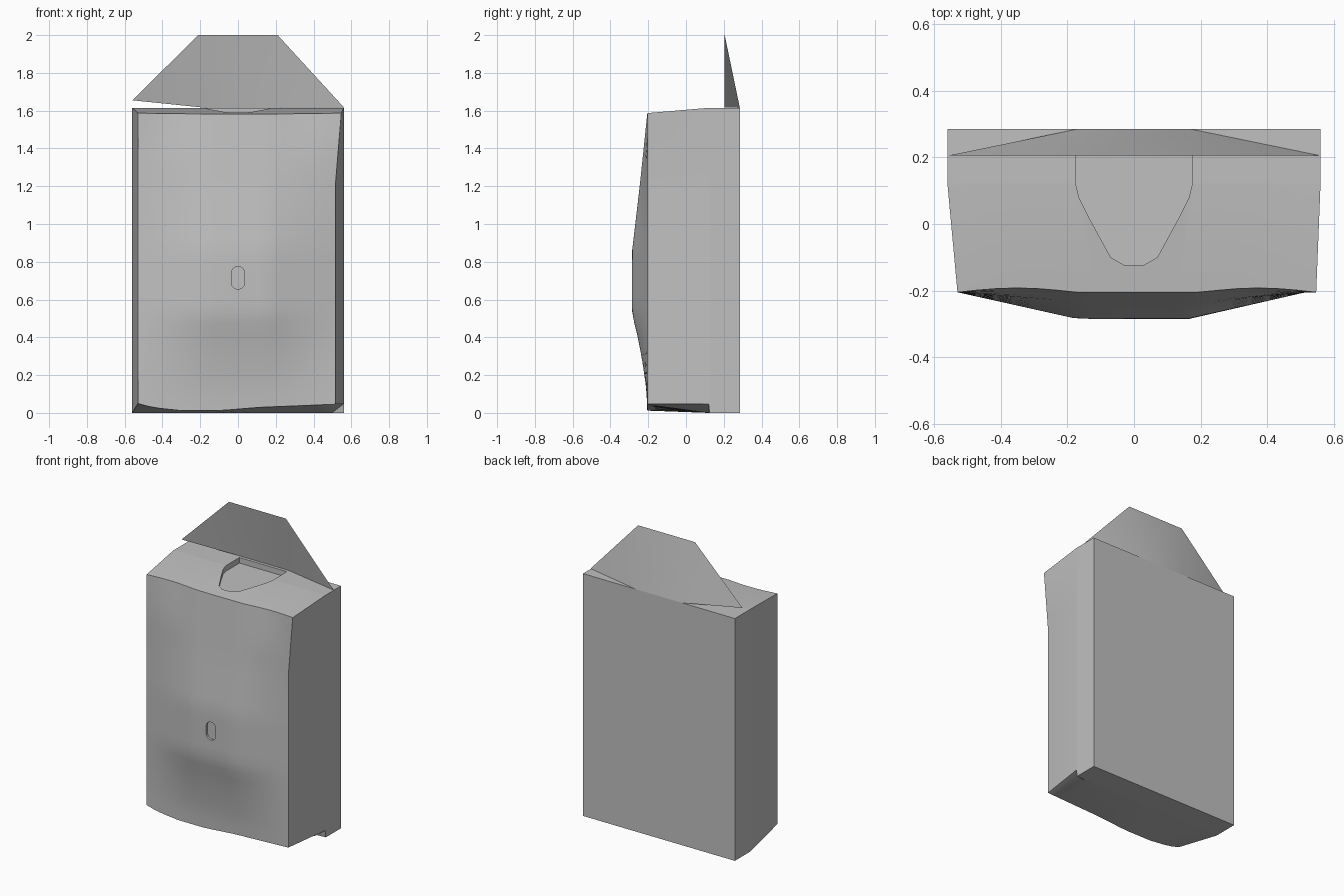
import bpy, bmesh, math
from mathutils import Vector

if "Cube" in bpy.data.objects:
    bpy.data.objects.remove(bpy.data.objects["Cube"])

grey = bpy.data.materials.new("light grey")
grey.diffuse_color = (0.53, 0.53, 0.53, 1)
grey.use_nodes = True
grey.node_tree.nodes["Principled BSDF"].inputs["Base Color"].default_value = grey.diffuse_color


def lerp_table(pts, t):
    """Piecewise linear interpolation through (t, value) points."""
    if t <= pts[0][0]:
        return pts[0][1]
    for (a, va), (b, vb) in zip(pts, pts[1:]):
        if t <= b:
            return va + (vb - va) * (t - a) / (b - a)
    return pts[-1][1]


def finish(name, bm, normals=True):
    if normals:
        bmesh.ops.recalc_face_normals(bm, faces=bm.faces)
    me = bpy.data.meshes.new(name)
    bm.to_mesh(me)
    bm.free()
    me.materials.append(grey)
    ob = bpy.data.objects.new(name, me)
    bpy.context.collection.objects.link(ob)
    return ob


def prism(name, outline, shift):
    """Extrude a flat outline along a vector."""
    bm = bmesh.new()
    face = bm.faces.new([bm.verts.new(p) for p in outline])
    out = bmesh.ops.extrude_face_region(bm, geom=[face])
    verts = [v for v in out["geom"] if isinstance(v, bmesh.types.BMVert)]
    bmesh.ops.translate(bm, verts=verts, vec=Vector(shift))
    return finish(name, bm)


# --- packet body: bulging front panel, tapering sides, flat back ---
W, H, NX, NZ = 0.56, 1.615, 18, 24
BULGE = [(0.05, 0), (0.15, 0.1), (0.3, 0.38), (0.42, 0.68), (0.52, 1),
         (0.86, 1), (1.2, 0.5), (1.585, 0)]
HEM = [(-0.53, 0.05), (-0.45, 0.028), (-0.3, 0.012), (-0.1, 0.012),
       (0.12, 0.03), (0.3, 0.037), (0.515, 0.046)]
RIGHT_EDGE = [(1.2, 0.515), (1.6, 0.547)]


def front_point(i, j):
    u, w = i / NX, j / NZ
    right = lerp_table(RIGHT_EDGE, w * 1.6)
    x = -0.53 + (right + 0.53) * u
    low = lerp_table(HEM, x)
    top = 1.587 - 0.005 * math.sin(u * math.pi)
    z = low + (top - low) * w
    side = min(1, (0.53 - abs(x)) / 0.36) if x < 0 else min(1, (right - x) / 0.35)
    wave = 0.013 * math.sin(math.pi * side) * max(0, (w - 0.85) / 0.15)
    return x, -0.205 - 0.08 * lerp_table(BULGE, z) * side + wave, z


bm = bmesh.new()
grid = [[bm.verts.new(front_point(i, j)) for i in range(NX + 1)] for j in range(NZ + 1)]
for j in range(NZ):
    for i in range(NX):
        bm.faces.new((grid[j][i], grid[j][i + 1], grid[j + 1][i + 1], grid[j + 1][i]))

rim = ([(i, 0) for i in range(NX)] + [(NX, j) for j in range(NZ)]
       + [(i, NZ) for i in range(NX, 0, -1)] + [(0, j) for j in range(NZ, 0, -1)])


def ring(y, tuck):
    """Rectangular rim at depth y; tuck lifts the lower right corner."""
    return [bm.verts.new((W * (2 * i / NX - 1), y,
                          tuck if (i, j) == (NX, 0) else H * j / NZ)) for i, j in rim]


loops = [[grid[j][i] for i, j in rim], ring(0.12, 0.048), ring(0.125, 0), ring(0.285, 0)]
for a, b in zip(loops, loops[1:]):
    for k in range(len(rim)):
        n = (k + 1) % len(rim)
        bm.faces.new((a[k], b[k], b[n], a[n]))
bm.faces.new(loops[-1])
body = finish("packet_body", bm)

# --- thumb recess in the top and small oval recess in the front ---
half = [(0.175, 0.265), (0.175, 0.12), (0.165, 0.08), (0.13, 0.01),
        (0.07, -0.1), (0.03, -0.123)]
outline = half + [(-x, y) for x, y in reversed(half)]
cutters = [prism("top_recess_cutter", [(x, y, 1.578) for x, y in outline], (0, 0, 0.1))]

oval = []
for k in range(16):
    a = 2 * math.pi * (k + 0.5) / 16
    oval.append((0.036 * math.cos(a), -0.35,
                 0.715 + 0.036 * math.sin(a) + math.copysign(0.024, math.sin(a))))
cutters.append(prism("front_oval_cutter", oval, (0, 0.08, 0)))

bpy.context.view_layer.objects.active = body
for c in cutters:
    c.hide_render = True
    mod = body.modifiers.new(c.name, "BOOLEAN")
    mod.operation, mod.object, mod.solver = "DIFFERENCE", c, "EXACT"
    bpy.ops.object.modifier_apply(modifier=mod.name)
for c in cutters:
    bpy.data.objects.remove(c, do_unlink=True)

# --- open top flap: thin folded sheet hinged on the back edge ---
bm = bmesh.new()
top_l, top_r, tip_r, hinge_r, hinge_l, tip_l = [bm.verts.new(p) for p in (
    (-0.21, 0.205, 2.0), (0.21, 0.205, 2.0), (0.56, 0.205, 1.618),
    (0.17, 0.285, 1.615), (-0.17, 0.285, 1.615), (-0.56, 0.205, 1.655))]
bm.faces.new((top_l, tip_l, hinge_l))
bm.faces.new((top_l, hinge_l, hinge_r, top_r))
bm.faces.new((top_r, hinge_r, tip_r))
flap = finish("top_flap", bm, normals=False)

# --- smooth shading with crisp edges ---
for ob in (body, flap):
    bpy.ops.object.select_all(action="DESELECT")
    ob.select_set(True)
    bpy.context.view_layer.objects.active = ob
    bpy.ops.object.shade_smooth_by_angle(angle=math.radians(30))
